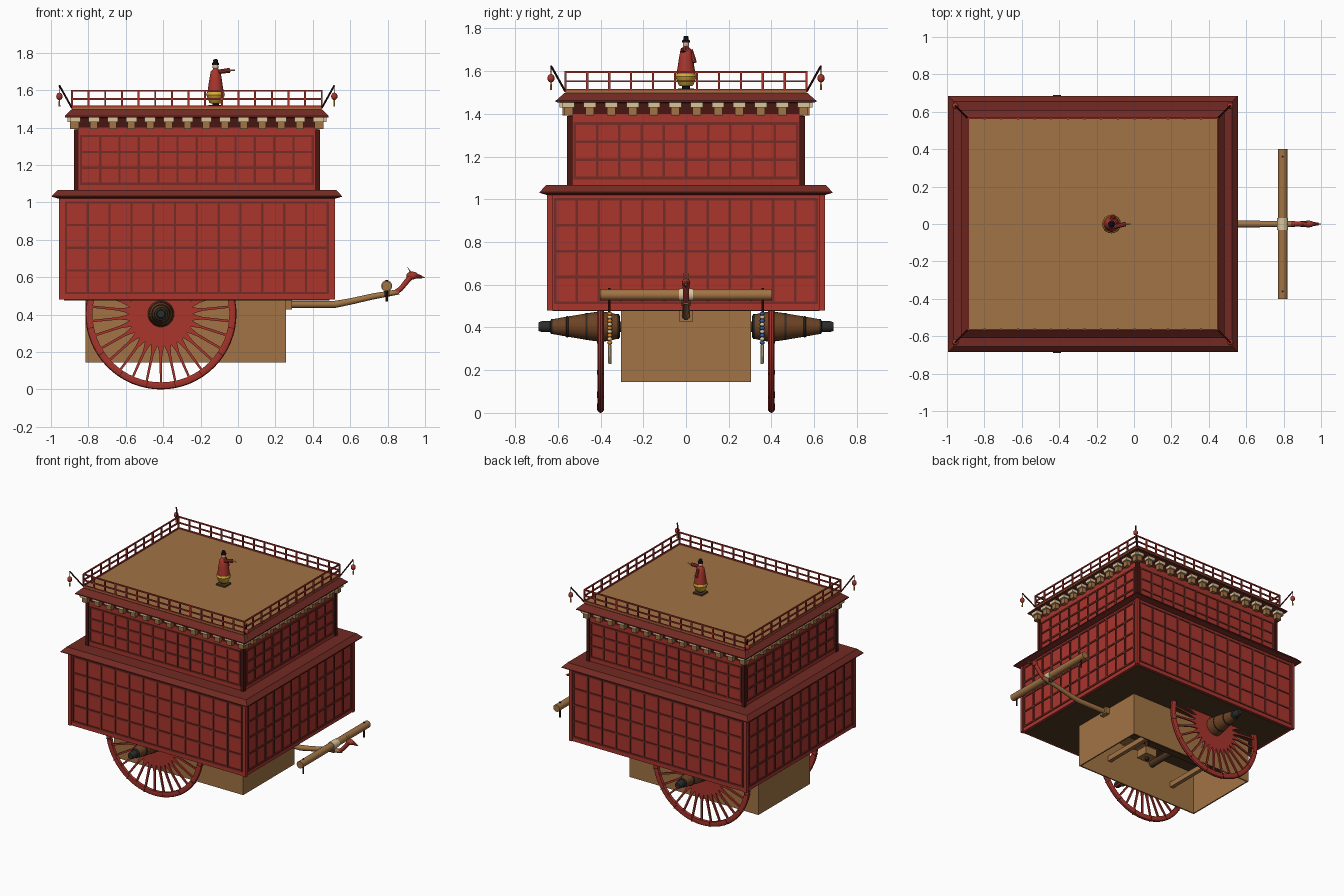
import bpy, bmesh, math
from mathutils import Matrix, Vector

if "Cube" in bpy.data.objects:
    bpy.data.objects.remove(bpy.data.objects["Cube"])

T, R = Matrix.Translation, Matrix.Rotation
mats, parts = {}, {}
COL = dict(red='A83830', lattice='74302A', tile='722E28', dark='4A1C18', wood='A07346', floor='523A26',
           cream='D9C49A', metal='30302F', hub='6B4428', gold='D8AC3C', black='1C1C1E', skin='DDB08C',
           orange='E08A2C', blue='3560B8')

def mat(c):
    if c not in mats:
        m = mats[c] = bpy.data.materials.new(c)
        m.diffuse_color = [(int(COL[c][i:i + 2], 16) / 255) ** 2.2 for i in (0, 2, 4)] + [1]
        m.use_nodes = True
        m.node_tree.nodes["Principled BSDF"].inputs["Base Color"].default_value = m.diffuse_color
    return mats[c]

def part(name, c):
    """Start a named part; geometry is gathered in one bmesh."""
    parts[name] = (bmesh.new(), c)
    return parts[name][0]

def box(bm, c, s, M=Matrix()):
    bmesh.ops.create_cube(bm, size=1, matrix=M @ T(c) @ Matrix.Diagonal((*s, 1)))

def rod(bm, p, q, r1, r2=None, n=10):
    p, q = Vector(p), Vector(q)
    rot = (q - p).to_track_quat('Z', 'Y').to_matrix().to_4x4()
    bmesh.ops.create_cone(bm, cap_ends=True, segments=n, radius1=r1, radius2=r1 if r2 is None else r2,
                          depth=(q - p).length, matrix=T((p + q) / 2) @ rot)

def ball(bm, c, s, M=Matrix()):
    bmesh.ops.create_uvsphere(bm, u_segments=12, v_segments=8, radius=1, matrix=M @ T(c) @ Matrix.Diagonal((*s, 1)))

def lathe(bm, prof, n=24, M=Matrix()):
    """Revolve (radius, height) points about local z, ends capped."""
    rings = [[bm.verts.new(M @ Vector((r * math.cos(2 * math.pi * i / n), r * math.sin(2 * math.pi * i / n), z)))
              for i in range(n)] for r, z in prof]
    for a, b in zip(rings, rings[1:]):
        for i in range(n):
            bm.faces.new((a[i], a[(i + 1) % n], b[(i + 1) % n], b[i]))
    bm.faces.new(rings[0][::-1])
    bm.faces.new(rings[-1])

def prism(bm, pts, y0, y1, M):
    """Extrude an x-z outline along y."""
    a, b = ([bm.verts.new(M @ Vector((x, y, z))) for x, z in pts] for y in (y0, y1))
    bm.faces.new(a)
    bm.faces.new(b[::-1])
    for i in range(len(pts)):
        j = (i + 1) % len(pts)
        bm.faces.new((a[j], a[i], b[i], b[j]))

def tube(name, pts, c):
    """Curve through (x, z, radius) points in the centre plane."""
    cu = bpy.data.curves.new(name, 'CURVE')
    cu.dimensions, cu.bevel_depth, cu.bevel_resolution, cu.use_fill_caps = '3D', 1, 3, True
    s = cu.splines.new('POLY')
    s.points.add(len(pts) - 1)
    for p, (x, z, r) in zip(s.points, pts):
        p.co, p.radius = (x, 0, z, 1), r
    cu.materials.append(mat(c))
    bpy.context.collection.objects.link(bpy.data.objects.new(name, cu))

CX = -0.22
def sides(hx, hy):
    """Frames of the four sides: x along the side, -y outward."""
    for k in range(4):
        M = T((CX, 0, 0)) @ R(k * math.pi / 2, 4, 'Z')
        yield M, (hx, hy)[k % 2], (hy, hx)[k % 2], k

def roof(bm, prof):
    """Stepped rectangular roof from (half x, half y, z) rings."""
    rings = [[bm.verts.new((CX + a * hx, b * hy, z)) for a, b in ((-1, -1), (1, -1), (1, 1), (-1, 1))]
             for hx, hy, z in prof]
    for a, b in zip(rings, rings[1:]):
        for i in range(4):
            bm.faces.new((a[i], a[(i + 1) % 4], b[(i + 1) % 4], b[i]))
    bm.faces.new(rings[0][::-1])
    bm.faces.new(rings[-1])

# Two storeys with raised lattice and corner posts
def storey(name, hx, hy, z0, z1, g0, g1, cols, rows, post):
    box(part(name + '_walls', 'red'), (CX, 0, (z0 + z1) / 2), (2 * hx, 2 * hy, z1 - z0))
    lat, pst = part(name + '_lattice', 'lattice'), part(name + '_posts', post)
    for M, L, D, k in sides(hx, hy):
        w = L - 0.03
        for i in range(cols[k % 2] + 1):
            box(lat, (-w + 2 * w * i / cols[k % 2], -D, (g0 + g1) / 2), (.012, .014, g1 - g0), M)
        for j in range(rows + 1):
            box(lat, (0, -D, g0 + (g1 - g0) * j / rows), (2 * w + .012, .012, .012), M)
        box(pst, (-L + .005, -D + .005, (z0 + z1) / 2 - .005), (.025, .025, z1 - z0 - .01), M)

storey('lower_storey', .73, .643, .48, 1.04, .515, 1.0, (12, 12), 4, 'red')
storey('upper_storey', .65, .55, 1.06, 1.40, 1.10, 1.355, (12, 10), 3, 'dark')
box(part('lower_floor', 'floor'), (CX, 0, .481), (1.42, 1.25, .01))

# Eaves and roof deck
roof(part('lower_eave', 'tile'), [(.74, .65, 1.02), (.775, .685, 1.03), (.775, .685, 1.035), (.745, .655, 1.066)])
roof(part('upper_eave', 'tile'), [(.66, .56, 1.452), (.705, .61, 1.455), (.705, .61, 1.462), (.67, .57, 1.497)])
box(part('upper_eave_core', 'dark'), (CX, 0, 1.425), (1.29, 1.09, .06))
box(part('roof_deck', 'wood'), (CX, 0, 1.50), (1.335, 1.13, .018))

# Bracket sets below the upper eave
cap, blk = part('bracket_caps', 'cream'), part('bracket_blocks', 'wood')
for M, L, D, k in sides(.65, .55):
    n = (14, 12)[k % 2]
    for i in range(n):
        x = -L + 2 * L * i / (n - 1)
        box(blk, (x, -D - .008, 1.415), (.04, .04, .045), M)
        box(cap, (x, -D - .014, 1.442), (.058, .056, .022), M)

# Railing around the deck
rail = part('railing', 'red')
for M, L, D, k in sides(.668, .565):
    n = (15, 11)[k % 2]
    for z in (1.513, 1.553, 1.597):
        box(rail, (0, -D, z), (2 * L, .009, .009), M)
    for i in range(n):
        box(rail, (-L + 2 * L * i / n, -D, 1.553), (.01, .01, .092), M)

# Corner lanterns on slanted poles
pole, lan, tas = part('lantern_poles', 'dark'), part('lanterns', 'red'), part('lantern_tassels', 'gold')
for a in (-1, 1):
    for b in (-1, 1):
        x, y = CX + a * .735, b * .632
        rod(pole, (CX + a * .668, b * .565, 1.505), (x, y, 1.625), .005, n=8)
        rod(pole, (x, y, 1.625), (x, y, 1.585), .002, n=6)
        ball(lan, (x, y, 1.567), (.017, .017, .02))
        rod(tas, (x, y, 1.55), (x, y, 1.513), .003, .005, n=8)

# Pointing figure on a pedestal
F = T((-.12, 0, 0))
box(part('figure_base', 'floor'), (-.12, 0, 1.514), (.075, .075, .012))
rod(part('figure_pedestal', 'black'), (-.12, 0, 1.51), (-.12, 0, 1.55), .018)
lathe(part('figure_skirt', 'gold'), [(.028, 1.53), (.034, 1.535), (.05, 1.575), (.046, 1.59)], 20, F)
robe = part('figure_robe', 'red')
lathe(robe, [(.044, 1.57), (.042, 1.60), (.033, 1.66), (.026, 1.70), (.012, 1.715)], 20, F)
rod(robe, (-.105, -.015, 1.698), (-.045, 0, 1.706), .012, .013)
rod(robe, (-.12, .022, 1.70), (-.11, .038, 1.64), .010, .013)
skin = part('figure_head_and_hand', 'skin')
ball(skin, (-.12, 0, 1.725), (.016, .015, .019))
rod(skin, (-.046, 0, 1.706), (-.015, 0, 1.707), .006, .003)
lathe(part('figure_hat', 'black'), [(.018, 1.734), (.019, 1.744), (.012, 1.75), (.013, 1.76), (.006, 1.766)], 14, F)

# Wheels: rim, petal-shaped spokes, long hubs
rim, spk = part('wheel_rims', 'red'), part('wheel_spokes', 'red')
joint, hub, met = part('rim_joints', 'dark'), part('wheel_hubs', 'hub'), part('hub_bands', 'metal')
half = [(.006, .375), (.007, .225), (.012, .195), (.019, .165), (.016, .145), (.006, .05)]
outline = half + [(-x, z) for x, z in half[::-1]]
for s in (-1, 1):
    C = T((-.412, s * .40, .404))
    H = T((-.412, 0, .404)) @ R(-s * math.pi / 2, 4, 'X')
    ring = [(.366, -.012), (.390, -.015), (.400, -.010), (.404, 0), (.400, .010), (.390, .015), (.366, .012)]
    n = 64
    loops = [[rim.verts.new(C @ Vector((r * math.cos(2 * math.pi * i / n), y, r * math.sin(2 * math.pi * i / n))))
              for r, y in ring] for i in range(n)]
    for i in range(n):
        for j in range(7):
            a, b, k = loops[i], loops[(i + 1) % n], (j + 1) % 7
            rim.faces.new((a[j], a[k], b[k], b[j]))
    for i in range(30):
        prism(spk, outline, -.006, .006, C @ R(2 * math.pi * i / 30, 4, 'Y'))
    for i in range(16):
        box(joint, (0, 0, .384), (.004, .0315, .034), C @ R(2 * math.pi * (i + .5) / 16, 4, 'Y'))
    lathe(hub, [(.05, .31), (.056, .315), (.068, .37), (.071, .40), (.066, .44), (.048, .55), (.034, .63)], 28, H)
    for y, r in ((.312, .058), (.345, .066), (.46, .063), (.55, .05)):
        lathe(met, [(r - .006, y), (r, y + .002), (r, y + .010), (r - .006, y + .012)], 28, H)
    lathe(met, [(.032, .615), (.035, .62), (.035, .632), (.026, .636), (.026, .675), (.02, .69)], 24, H)
rod(part('axle', 'floor'), (-.412, -.33, .404), (-.412, .33, .404), .025, n=16)

# Gear case, open underneath, with inner beams and shaft
case = part('gear_case', 'wood')
for s in (-1, 1):
    box(case, (-.279, s * .300, .315), (1.072, .01, .34))
    box(case, (-.279 + s * .531, 0, .315), (.01, .6, .34))
for x in (-.60, -.02):
    box(case, (x, 0, .30), (.03, .59, .04))
box(case, (-.12, 0, .25), (.10, .10, .06))
box(part('gear_beam', 'floor'), (-.279, 0, .36), (1.05, .05, .03))
shaft = part('gear_shaft', 'floor')
rod(shaft, (-.12, 0, .20), (-.12, 0, .49), .015)
rod(part('large_gear', 'wood'), (-.12, 0, .40), (-.12, 0, .42), .22, n=32)

# Bead strings hanging beside the hubs
cord = part('bead_ends', 'cream')
for s, c in ((-1, 'orange'), (1, 'blue')):
    bead = part(c + '_beads', c)
    rod(cord, (-.335, s * .357, .49), (-.335, s * .357, .23), .003, n=6)
    for i in range(9):
        ball((bead, cord)[i % 2], (-.335, s * .357, .465 - i * .017), (.012, .012, .009))
    rod(cord, (-.335, s * .357, .32), (-.335, s * .357, .23), .009, .007)

# Draught pole with animal-head finial, and yoke
tube('draught_pole', [(.24, .455, .02), (.52, .455, .02), (.60, .47, .018), (.72, .497, .017), (.86, .522, .015)], 'wood')
box(part('pole_socket', 'wood'), (.27, 0, .455), (.04, .066, .055))
tube('finial_neck', [(.84, .517, .015), (.87, .538, .014), (.90, .575, .015), (.925, .605, .016)], 'red')
head = part('finial_head', 'red')
ball(head, (.932, 0, .609), (.032, .019, .021), )
rod(head, (.945, 0, .609), (.985, 0, .600), .015, .007)
horn = part('finial_horns', 'gold')
rod(horn, (.98, 0, .601), (1.0, 0, .597), .006, .002)
for s in (-1, 1):
    rod(horn, (.925, s * .008, .622), (.907, s * .012, .653), .005, .001, n=6)
rod(part('yoke', 'wood'), (.795, -.402, .553), (.795, .402, .553), .026, n=18)
rod(part('yoke_binding', 'cream'), (.795, -.033, .553), (.795, .033, .553), .030, n=18)
box(part('yoke_saddle', 'floor'), (.795, 0, .52), (.03, .04, .04))
pegs = part('yoke_pegs', 'dark')
for s in (-1, 1):
    rod(pegs, (.795, s * .36, .585), (.795, s * .36, .47), .006, n=8)

# Turn every part into an object
SMOOTH = ('hub', 'rim', 'robe', 'skirt', 'head', 'hat', 'beads', 'bead_ends', 'lanterns', 'yoke', 'axle', 'finial')
for name, (bm, c) in parts.items():
    bmesh.ops.recalc_face_normals(bm, faces=bm.faces)
    me = bpy.data.meshes.new(name)
    bm.to_mesh(me)
    bm.free()
    me.materials.append(mat(c))
    ob = bpy.data.objects.new(name, me)
    bpy.context.collection.objects.link(ob)
    if any(k in name for k in SMOOTH):
        bpy.ops.object.select_all(action='DESELECT')
        ob.select_set(True)
        bpy.context.view_layer.objects.active = ob
        bpy.ops.object.shade_smooth_by_angle(angle=math.radians(35))
